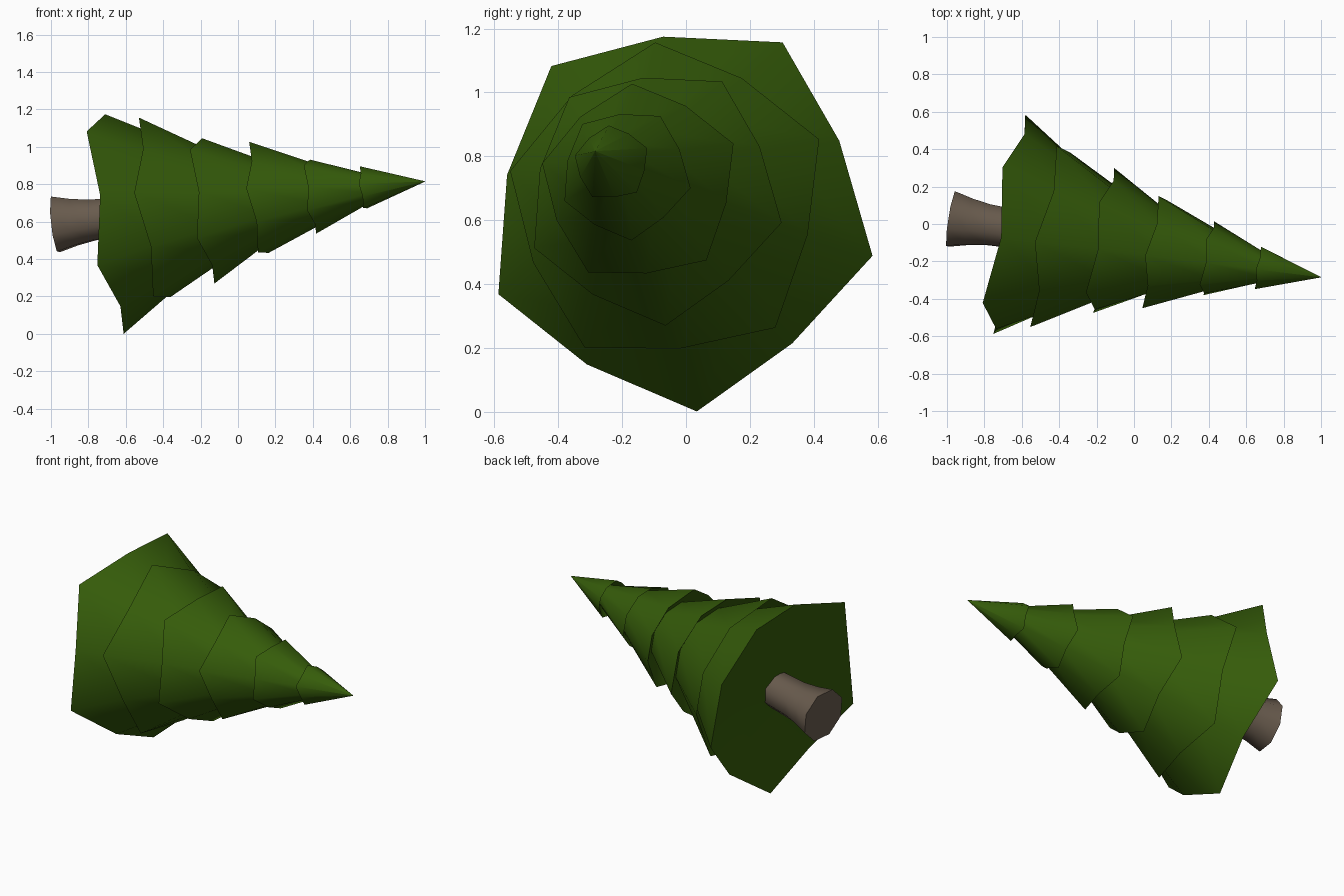
import bpy, math
from mathutils import Vector

if "Cube" in bpy.data.objects:
    bpy.data.objects.remove(bpy.data.objects["Cube"])

# Tilted trunk axis: t = distance from the trunk foot towards the tree top
BASE = Vector((-0.975, 0.027, 0.586))
AXIS = (Vector((0.99, -0.283, 0.814)) - BASE).normalized()
U = (Vector((0, 1, 0)) - AXIS * AXIS.y).normalized()
V = AXIS.cross(U)


def point(t, r, deg):
    a = math.radians(deg)
    return BASE + AXIS * t + U * (r * math.cos(a)) + V * (r * math.sin(a))


def material(name, rgb):
    m = bpy.data.materials.new(name)
    m.diffuse_color = (*rgb, 1)
    m.use_nodes = True
    m.node_tree.nodes["Principled BSDF"].inputs["Base Color"].default_value = m.diffuse_color
    return m


def loft(name, rings, start, end, mat):
    """Skin a list of rings and close both ends at points on the axis."""
    n = len(rings[0])
    verts = [p for ring in rings for p in ring]
    faces = []
    for k in range(len(rings) - 1):
        for i in range(n):
            j = (i + 1) % n
            a, b = k * n, (k + 1) * n
            faces.append((a + i, a + j, b + j, b + i))
    verts += [point(start, 0, 0), point(end, 0, 0)]
    s, e, last = len(verts) - 2, len(verts) - 1, (len(rings) - 1) * n
    for i in range(n):
        j = (i + 1) % n
        faces += [(s, j, i), (last + i, last + j, e)]
    me = bpy.data.meshes.new(name)
    me.from_pydata(verts, [], faces)
    me.materials.append(mat)
    ob = bpy.data.objects.new(name, me)
    bpy.context.collection.objects.link(ob)
    bpy.ops.object.select_all(action='DESELECT')
    ob.select_set(True)
    bpy.context.view_layer.objects.active = ob
    bpy.ops.object.shade_smooth_by_angle(angle=math.radians(60))
    return ob


green = material("needle green", (0.036, 0.107, 0.003))
brown = material("bark brown", (0.14, 0.105, 0.075))

# Flared eight-sided trunk
profile = [(0.0, 0.16), (0.1, 0.134), (0.2, 0.117), (0.42, 0.108)]
loft("trunk", [[point(t, r, 45 * i + 20) for i in range(8)] for t, r in profile],
     0.0, 0.42, brown)

# Foliage tiers: skirt t, skirt point radius, then t and radius of the upper
# edge that tucks up inside the next tier
tiers = [(0.289, 0.626, 0.62, 0.405), (0.521, 0.517, 0.9, 0.285),
         (0.811, 0.414, 1.175, 0.203), (1.096, 0.32, 1.455, 0.153),
         (1.392, 0.211, 1.72, 0.072), (1.673, 0.121, 2.012, 0.001)]
rings = []
for k, (t, r, t_top, r_top) in enumerate(tiers):
    # five-pointed skirt: points hang low, notches are raised and pulled in
    ring = []
    for i in range(10):
        notch = (i + k) % 2
        ring.append(point(t + notch * 0.085 * r, r * (0.888 if notch else 1), 130.8 + 36 * i))
    rings.append(ring)
    rings.append([point(t_top, r_top, 130.8 + 36 * i) for i in range(10)])
loft("foliage", rings, 0.375, 2.013, green)
